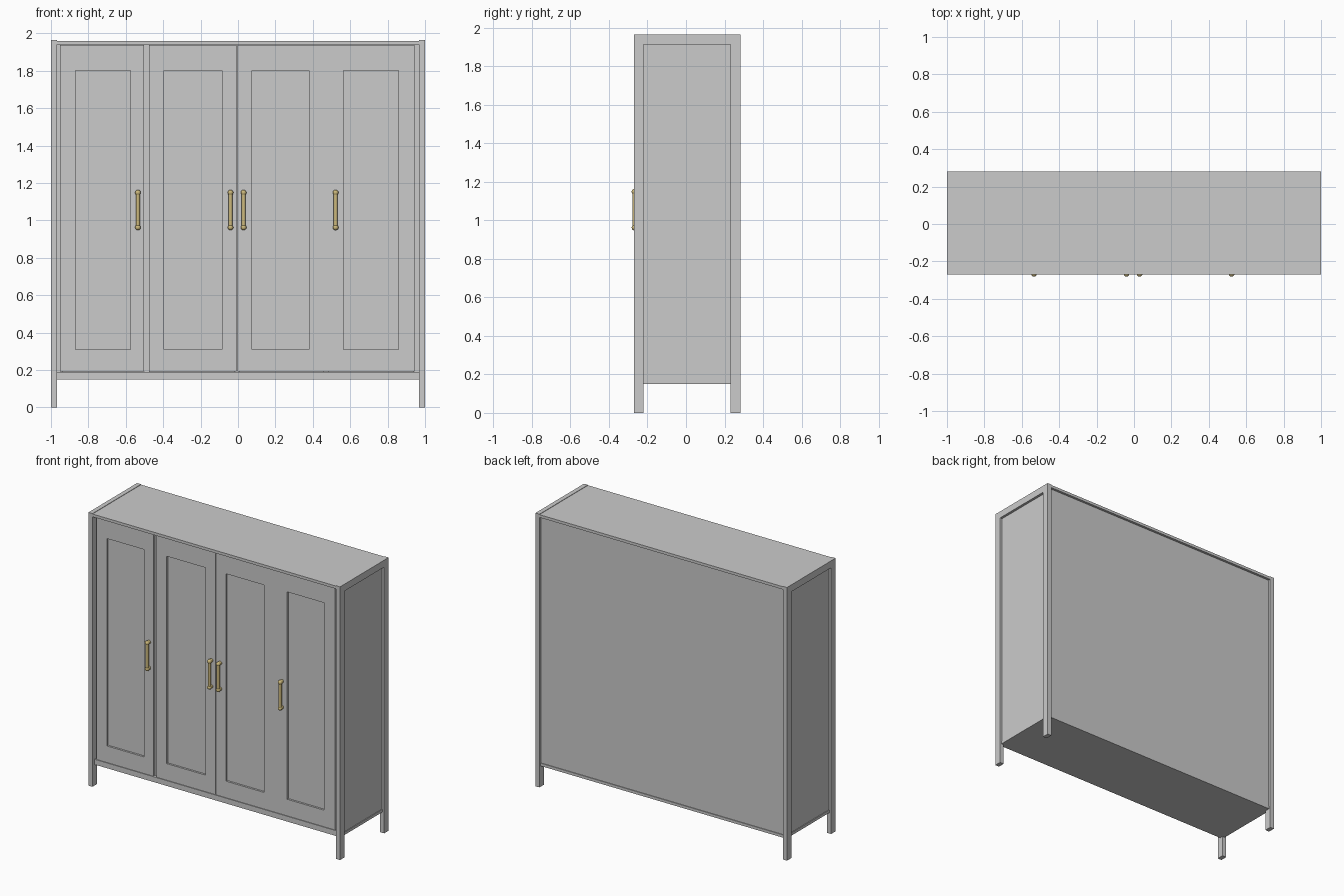
import bpy, bmesh
from math import pi

if "Cube" in bpy.data.objects:
    bpy.data.objects.remove(bpy.data.objects["Cube"])

H = 1.963                      # overall height
YF, YB = -0.27, 0.282          # front and back of the frame
DOOR_Y = -0.245                # door face
Z0, Z1 = 0.15, 1.94            # body bottom and underside of top


def finish(bm, name):
    bmesh.ops.recalc_face_normals(bm, faces=bm.faces[:])
    me = bpy.data.meshes.new(name)
    bm.to_mesh(me)
    bm.free()
    ob = bpy.data.objects.new(name, me)
    bpy.context.collection.objects.link(ob)
    return ob


def box(name, x0, x1, y0, y1, z0, z1):
    bm = bmesh.new()
    for v in bmesh.ops.create_cube(bm, size=1)["verts"]:
        v.co = (x1 if v.co.x > 0 else x0, y1 if v.co.y > 0 else y0, z1 if v.co.z > 0 else z0)
    return finish(bm, name)


def extrude(bm, offset):
    new = bmesh.ops.extrude_face_region(bm, geom=bm.faces[:])["geom"]
    verts = [g for g in new if isinstance(g, bmesh.types.BMVert)]
    bmesh.ops.translate(bm, verts=verts, vec=offset)


def mirror_x(ob):
    mod = ob.modifiers.new("Mirror", 'MIRROR')
    mod.use_bisect_axis[0] = False
    mod.use_mirror_merge = False


# Side frame: two legs and a mitred top rail
W = 0.05
bm = bmesh.new()
outer = [bm.verts.new((0.968, y, z)) for y, z in ((YF, 0), (YF, H), (YB, H), (YB, 0))]
inner = [bm.verts.new((0.968, y, z)) for y, z in
         ((YF + W, 0), (YF + W, H - W), (YB - W, H - W), (YB - W, 0))]
for i in range(3):
    bm.faces.new((outer[i], outer[i + 1], inner[i + 1], inner[i]))
extrude(bm, (0.032, 0, 0))
mirror_x(finish(bm, "side_frame"))

# Recessed side panels
mirror_x(box("side_panel", 0.965, 0.982, YF + W - 0.005, YB - W + 0.005, Z0, H - W + 0.005))

# Carcass boards
box("top_board", -0.968, 0.968, YF, YB, Z1, 1.96)
box("back_panel", -0.968, 0.968, 0.25, 0.265, Z0, Z1)
box("bottom_board", -0.968, 0.968, DOOR_Y + 0.002, 0.27, Z0, Z0 + 0.02)
mirror_x(box("bottom_side_lip", 0.968, 0.987, YF + W, YB - W, Z0, Z0 + 0.02))
box("bottom_rail", -0.968, 0.968, DOOR_Y, DOOR_Y + 0.03, Z0, 0.188)

# Uprights behind the door seams
for i, x in enumerate((-0.953, -0.488, -0.003, 0.47, 0.953)):
    box(f"upright_{i + 1}", x - 0.015, x + 0.015, DOOR_Y + 0.021, 0.25, Z0 + 0.02, Z1)
box("upper_rail", -0.968, 0.968, DOOR_Y + 0.021, DOOR_Y + 0.04, 1.91, Z1)


# Doors: a flat frame around each window, with an inset pane
def door(name, x0, x1, windows):
    xs = [x0] + [x for w in windows for x in w] + [x1]
    zs = [0.191, 0.31, 1.80, 1.937]
    bm = bmesh.new()
    grid = [[bm.verts.new((x, DOOR_Y, z)) for z in zs] for x in xs]
    for i in range(len(xs) - 1):
        for j in range(3):
            if i % 2 == 1 and j == 1:
                continue
            bm.faces.new((grid[i][j], grid[i + 1][j], grid[i + 1][j + 1], grid[i][j + 1]))
    extrude(bm, (0, 0.02, 0))
    finish(bm, name)
    for k, (a, b) in enumerate(windows):
        box(f"{name}_pane_{k + 1}", a - 0.004, b + 0.004, DOOR_Y + 0.014, DOOR_Y + 0.019, 0.306, 1.804)


door("left_door", -0.953, -0.502, [(-0.87, -0.575)])
door("centre_left_door", -0.477, -0.007, [(-0.395, -0.085)])
door("right_double_door", -0.003, 0.943, [(0.075, 0.38), (0.563, 0.857)])

# Brass pull handles with round ends
brass = bpy.data.materials.new("brass")
brass.diffuse_color = (0.6, 0.48, 0.2, 1)
brass.use_nodes = True
brass.node_tree.nodes["Principled BSDF"].inputs["Base Color"].default_value = brass.diffuse_color
HY = -0.267


def brassy(name, x):
    ob = bpy.context.object
    ob.name = name
    ob.data.materials.append(brass)
    bpy.ops.object.shade_smooth_by_angle()


for i, x in enumerate((-0.535, -0.04, 0.03, 0.522)):
    bpy.ops.mesh.primitive_cylinder_add(vertices=20, radius=0.011, depth=0.18, location=(x, HY, 1.055))
    brassy(f"handle_bar_{i + 1}", x)
    for z, side in ((0.962, "lower"), (1.148, "upper")):
        bpy.ops.mesh.primitive_uv_sphere_add(segments=20, ring_count=12, radius=0.015, location=(x, HY, z))
        brassy(f"handle_{side}_end_{i + 1}", x)
        bpy.ops.mesh.primitive_cylinder_add(vertices=20, radius=0.013, depth=0.024,
                                            location=(x, HY + 0.011, z), rotation=(pi / 2, 0, 0))
        brassy(f"handle_{side}_post_{i + 1}", x)
